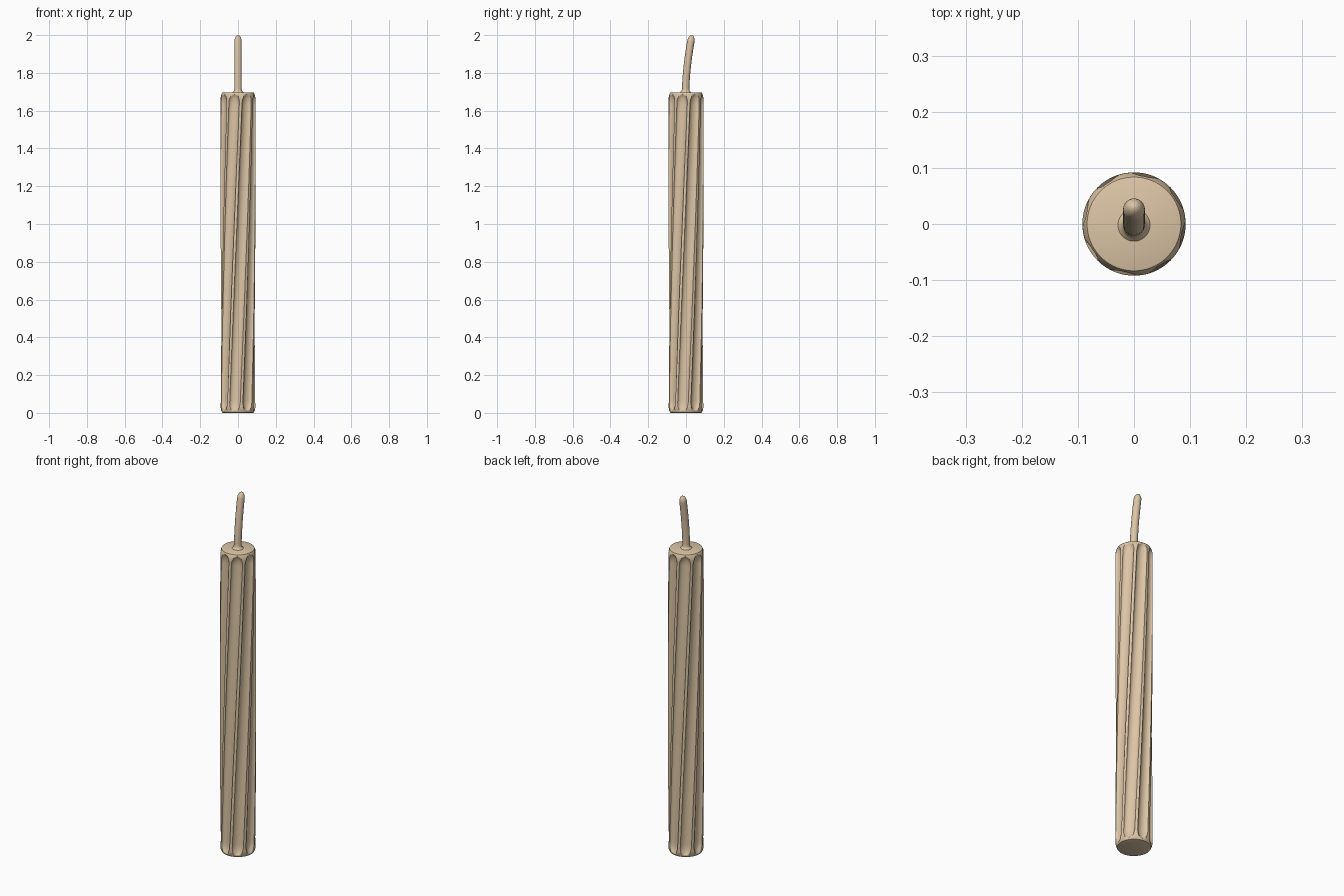
import bpy, bmesh
from math import sin, cos, pi, radians, sqrt, atan2

if "Cube" in bpy.data.objects:
    bpy.data.objects.remove(bpy.data.objects["Cube"])

def ring_tube(name, rings, angle):
    """Skin a list of closed rings and cap both ends."""
    bm = bmesh.new()
    vs = [[bm.verts.new(p) for p in ring] for ring in rings]
    n = len(vs[0])
    for a, b in zip(vs, vs[1:]):
        for i in range(n):
            j = (i + 1) % n
            bm.faces.new((a[i], a[j], b[j], b[i]))
    bm.faces.new(vs[0][::-1])
    bm.faces.new(vs[-1])
    me = bpy.data.meshes.new(name)
    bm.to_mesh(me)
    bm.free()
    ob = bpy.data.objects.new(name, me)
    bpy.context.collection.objects.link(ob)
    bpy.context.view_layer.objects.active = ob
    ob.select_set(True)
    bpy.ops.object.shade_smooth_by_angle(angle=radians(angle))
    ob.select_set(False)
    mat = bpy.data.materials.get("wax") or bpy.data.materials.new("wax")
    mat.diffuse_color = (0.72, 0.56, 0.38, 1)
    mat.use_nodes = True
    mat.node_tree.nodes["Principled BSDF"].inputs["Base Color"].default_value = mat.diffuse_color
    me.materials.append(mat)
    return ob

# Candle body: eight round-ended flutes twisting 45 degrees over the height
R, H, FLUTES = 0.092, 1.697, 8
TWIST, HALF, DEPTH = radians(45), radians(18), 0.019
RIDGE = 2 * pi / FLUTES - 2 * HALF
END, REACH = 0.008, 0.06   # where a flute starts, and length of its arch
# position across one flute (-1..1) and over the ridge beside it
section = [-cos(pi * k / 14) for k in range(15)]
section += [1 + RIDGE / HALF * k / 3 for k in range(1, 3)]

def body_ring(z, limit):
    start = radians(-102) + TWIST * (z / H - 1)
    e = min(z, H - z) - END
    v = max(0, 1 - e / REACH)
    pts = []
    for f in range(FLUTES):
        for u in section:
            a = start + f * 2 * pi / FLUTES + u * HALF
            r = min(R - DEPTH * sqrt(max(0, 1 - u * u - v * v)), limit)
            pts.append((r * cos(a), r * sin(a), z))
    return pts

# Rounded rims
taper = [(0, R - 0.011)]
for k in range(1, 17):
    z = 0.07 * (k / 16) ** 1.5
    t = min(1, z / 0.035)
    taper.append((z, R - 0.009 * (1 - t) ** 2))
rings = [body_ring(z, r) for z, r in taper]
rings += [body_ring(0.07 + (H - 0.14) * k / 60, R) for k in range(1, 60)]
rings += [body_ring(H - z, r) for z, r in reversed(taper)]
ring_tube("candle_body", rings, 35)

# Wick: bent round cord with a small flare at the base and a domed tip
r0 = 0.0195
profile = [(1.694, 0.031), (1.698, 0.028), (1.701, 0.025), (1.705, 0.022), (1.710, 0.0203)]
profile += [(1.715 + 0.25 * k / 16, r0) for k in range(17)]
profile += [(1.965 + 0.034 * sin(t * pi / 16), max(r0 * cos(t * pi / 16), 0.001)) for t in range(1, 9)]

def lean(z):
    return -0.002 + 0.034 * (max(z - 1.70, 0) / 0.30) ** 1.7

wick = []
for z, r in profile:
    tilt = atan2(lean(z + 0.001) - lean(z - 0.001), 0.002)
    wick.append([(r * cos(a), lean(z) + r * sin(a) * cos(tilt), z - r * sin(a) * sin(tilt))
                 for a in (2 * pi * i / 24 for i in range(24))])
ring_tube("wick", wick, 60)
